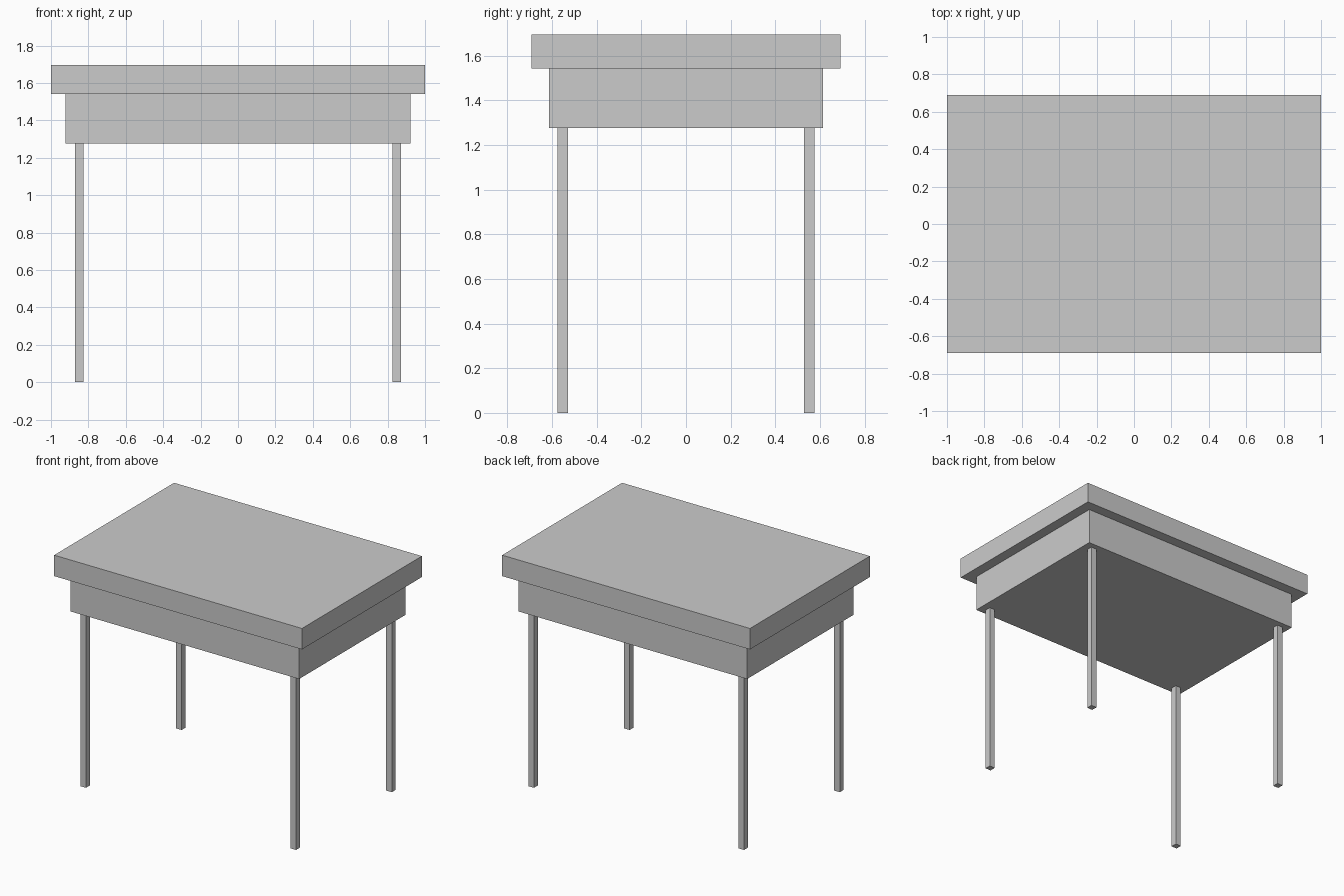
import bpy

if "Cube" in bpy.data.objects:
    bpy.data.objects.remove(bpy.data.objects["Cube"])


def box(name, x, y, z0, z1, w, d):
    """Box centred on (x, y), spanning z0..z1, with width w and depth d."""
    bpy.ops.mesh.primitive_cube_add(size=1, location=(x, y, (z0 + z1) / 2))
    ob = bpy.context.object
    ob.name = name
    ob.scale = (w, d, z1 - z0)
    bpy.ops.object.transform_apply(location=False, rotation=False, scale=True)
    return ob


TOP, APRON_TOP, APRON_BOTTOM = 1.695, 1.542, 1.276

# Overhanging slab and the solid apron under it
box("table_top", 0, 0, APRON_TOP, TOP, 2.0, 1.382)
box("apron", 0, 0, APRON_BOTTOM, APRON_TOP, 1.846, 1.228)

# Four thin square legs
for side, sx in (("left", -1), ("right", 1)):
    for end, sy in (("front", -1), ("back", 1)):
        box(f"{end}_{side}_leg", sx * 0.848, sy * 0.552, 0, APRON_BOTTOM, 0.045, 0.045)
